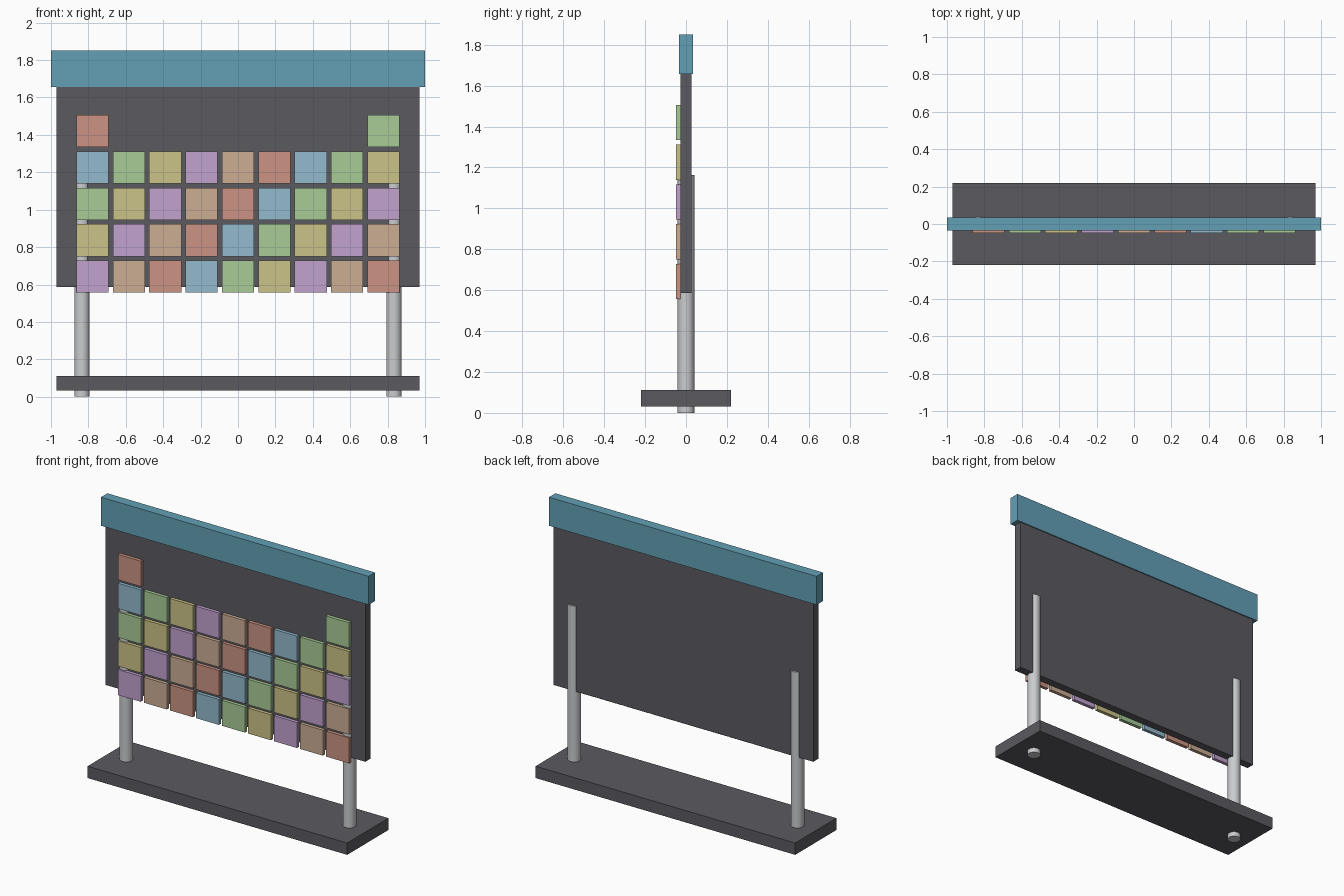
import bpy

cube = bpy.data.objects.get("Cube")
if cube:
    bpy.data.objects.remove(cube, do_unlink=True)


def material(name, rgb):
    """Flat material from 0-255 display colour."""
    linear = [((c / 255 + 0.055) / 1.055) ** 2.4 for c in rgb] + [1.0]
    mat = bpy.data.materials.new(name)
    mat.use_nodes = True
    mat.diffuse_color = linear
    bsdf = mat.node_tree.nodes["Principled BSDF"]
    bsdf.inputs["Base Color"].default_value = linear
    bsdf.inputs["Roughness"].default_value = 0.7
    return mat


def box(name, mat, x, y, z):
    """Box from its (min, max) range along each axis."""
    bpy.ops.mesh.primitive_cube_add(size=1)
    obj = bpy.context.object
    obj.name = name
    ranges = (x, y, z)
    for v in obj.data.vertices:
        v.co = [lo if c < 0 else hi for c, (lo, hi) in zip(v.co, ranges)]
    obj.data.materials.append(mat)
    return obj


charcoal = material("charcoal", (91, 90, 96))
teal = material("teal", (99, 160, 182))
steel = material("light_grey", (203, 204, 207))
pastels = [
    material("pale_blue", (147, 186, 205)),
    material("pale_green", (168, 204, 151)),
    material("pale_yellow", (203, 194, 135)),
    material("pale_purple", (194, 163, 206)),
    material("pale_tan", (204, 174, 148)),
    material("pale_red", (203, 148, 131)),
]

# Base, board and header
box("base", charcoal, (-0.97, 0.97), (-0.22, 0.22), (0.032, 0.112))
box("board", charcoal, (-0.97, 0.97), (-0.027, 0.027), (0.587, 1.66))
box("header", teal, (-1, 1), (-0.034, 0.034), (1.657, 1.85))

# Posts run through the base and show a little on both sides of the board
HEIGHT = 1.164
for side, x in (("right", -0.834), ("left", 0.834)):
    bpy.ops.mesh.primitive_cylinder_add(
        vertices=32, radius=0.041, depth=HEIGHT, location=(x, 0, HEIGHT / 2))
    post = bpy.context.object
    post.name = side + "_post"
    post.data.materials.append(steel)
    bpy.ops.object.shade_smooth_by_angle()

# Tiles: colours step along each row and shift by one per row
COLUMNS, ROWS, PITCH, HALF = 9, 5, 0.1945, 0.086
for row in range(ROWS):
    for col in range(COLUMNS):
        if row == ROWS - 1 and 0 < col < COLUMNS - 1:
            continue  # the top row has only its two end tiles
        x = (col - (COLUMNS - 1) / 2) * PITCH
        z = 0.642 + row * PITCH
        colour = pastels[(col + 3 - row) % len(pastels)]
        box(f"tile_row{row + 1}_column{col + 1}", colour,
            (x - HALF, x + HALF), (-0.049, -0.026), (z - HALF, z + HALF))
